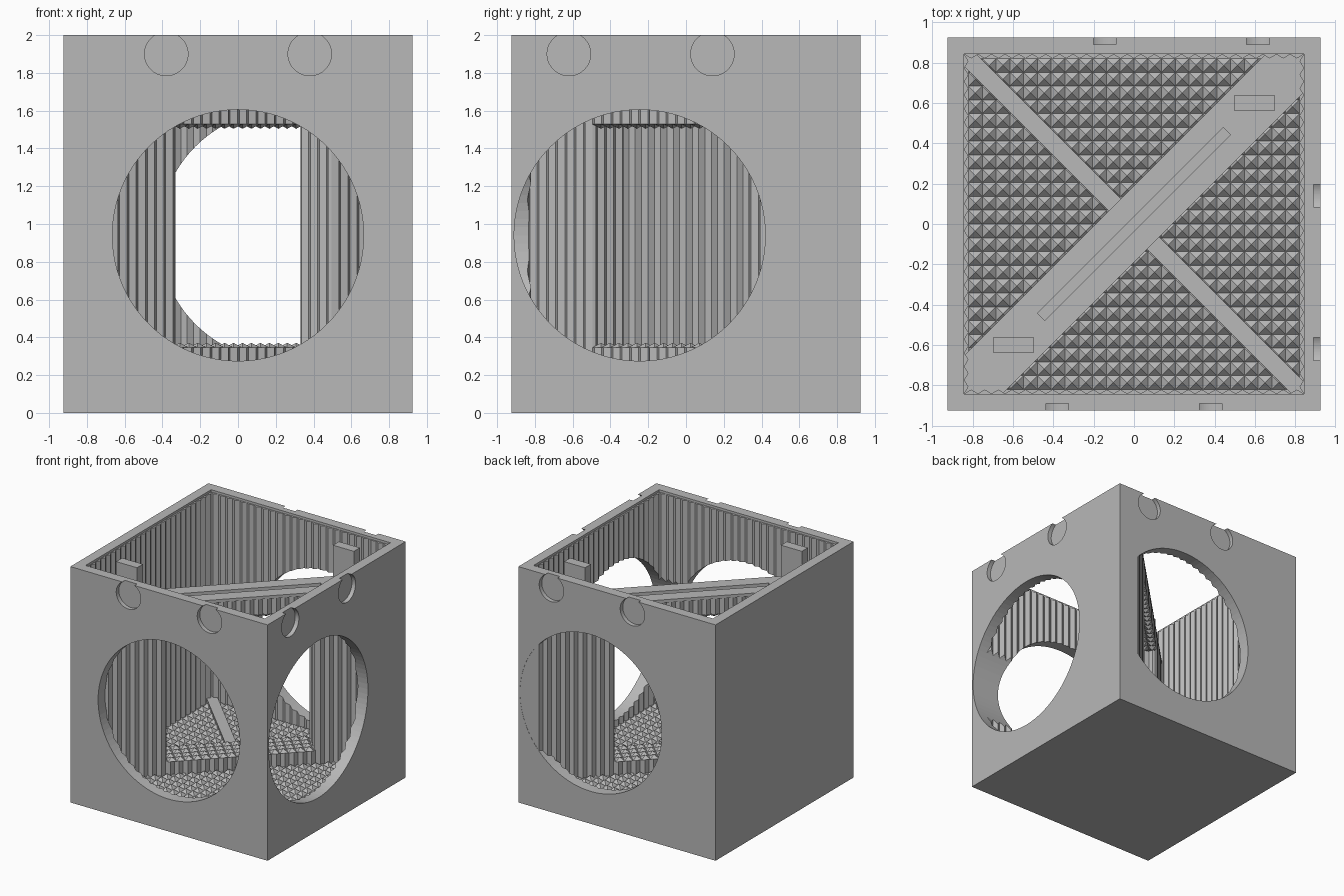
import bpy, bmesh, math
from mathutils import Matrix, Vector

if "Cube" in bpy.data.objects:
    bpy.data.objects.remove(bpy.data.objects["Cube"])

GREY = bpy.data.materials.new("plain_grey")
GREY.use_nodes = True
GREY.diffuse_color = (0.48, 0.48, 0.48, 1)
GREY.node_tree.nodes["Principled BSDF"].inputs["Base Color"].default_value = (0.48, 0.48, 0.48, 1)

HALF, INNER, RIDGE = 0.925, 0.84, 0.02
FLOOR, TOP = 0.22, 2.0
DIAG = Matrix.Rotation(math.radians(45), 4, "Z")
ANTI = Matrix.Rotation(math.radians(-45), 4, "Z")
I = Matrix.Identity(4)


def finish(name, bm, matrix=I):
    bm.transform(matrix)
    mesh = bpy.data.meshes.new(name)
    bm.to_mesh(mesh)
    bm.free()
    mesh.materials.append(GREY)
    obj = bpy.data.objects.new(name, mesh)
    bpy.context.scene.collection.objects.link(obj)
    return obj


def prism(name, outline, z0, z1, matrix=I):
    """Extrude a plan outline from z0 to z1."""
    bm = bmesh.new()
    face = bm.faces.new([bm.verts.new((x, y, z0)) for x, y in outline])
    ext = bmesh.ops.extrude_face_region(bm, geom=[face])["geom"]
    verts = [v for v in ext if isinstance(v, bmesh.types.BMVert)]
    bmesh.ops.translate(bm, verts=verts, vec=(0, 0, z1 - z0))
    bmesh.ops.recalc_face_normals(bm, faces=bm.faces)
    return finish(name, bm, matrix)


def rect(hx, hy, cx=0, cy=0):
    return [(cx + hx, cy + hy), (cx - hx, cy + hy), (cx - hx, cy - hy), (cx + hx, cy - hy)]


def cylinder(centre, radius, depth, axis):
    bm = bmesh.new()
    bmesh.ops.create_cone(bm, cap_ends=True, segments=96, radius1=radius, radius2=radius, depth=depth)
    turn = Vector(axis).to_track_quat("Z", "Y").to_matrix().to_4x4()
    return finish("cutter", bm, Matrix.Translation(centre) @ turn)


def zigzag(half, teeth, base, crest):
    """Points running from +half to -half, alternating base and crest."""
    n = teeth * 2
    return [(half - 2 * half * i / n, crest if i % 2 else base) for i in range(n + 1)]


def cut(obj, cutters):
    for c in cutters:
        c.hide_render = True
        mod = obj.modifiers.new("cut", "BOOLEAN")
        mod.operation, mod.solver, mod.object = "DIFFERENCE", "EXACT", c
    graph = bpy.context.evaluated_depsgraph_get()
    mesh = bpy.data.meshes.new_from_object(obj.evaluated_get(graph))
    obj.modifiers.clear()
    obj.data = mesh
    for c in cutters:
        bpy.data.objects.remove(c)


def pyramids(name, nu, nv, pitch, height, matrix):
    """A field of small square pyramids."""
    bm = bmesh.new()
    h = pitch / 2
    for i in range(nu):
        for j in range(nv):
            x, y = (i - (nu - 1) / 2) * pitch, (j - (nv - 1) / 2) * pitch
            tip = bm.verts.new((x, y, height))
            ring = [bm.verts.new((px, py, 0)) for px, py in rect(h, h, x, y)]
            for k in range(4):
                bm.faces.new((ring[k], ring[(k + 1) % 4], tip))
    return finish(name, bm, matrix)


# Box shell with a ridged cavity
shell = prism("box_shell", rect(HALF, HALF), 0, TOP)
side = zigzag(INNER, 25, INNER, INNER - RIDGE)[:-1]
cavity = []
for k in range(4):
    for x, y in side:
        for _ in range(k):
            x, y = -y, x
        cavity.append((x, y))
cutters = [
    prism("cutter", cavity, FLOOR, 1.985),
    prism("cutter", rect(INNER + 0.001, INNER + 0.001), 1.98, 2.1),
]

# Large round openings in front, right and back
HZ, HR = 0.94, 0.665
cutters += [
    cylinder((0, -0.85, HZ), HR, 0.4, (0, 1, 0)),
    cylinder((0.25, -0.245, HZ), HR, 1.6, (1, 0, 0)),
    cylinder((0.245, 0.85, HZ), HR, 0.4, (0, 1, 0)),
]

# Shallow round recesses under the rim
for s in (-0.38, 0.38):
    cutters += [
        cylinder((s, -HALF, 1.9), 0.115, 0.07, (0, 1, 0)),
        cylinder((HALF, s - 0.24, 1.9), 0.115, 0.07, (1, 0, 0)),
        cylinder((s + 0.235, HALF, 1.9), 0.115, 0.07, (0, 1, 0)),
    ]
cut(shell, cutters)

# Thick diagonal wall with ridged faces, pointed into the corners
T, TIP = 0.134, HALF * math.sqrt(2) - 0.002
half_wall = [(TIP, 0)] + zigzag(TIP - T, 34, T, T - RIDGE)
wall = prism("diagonal_wall", half_wall + [(-x, -y) for x, y in half_wall], 0.1, 1.67, DIAG)

# Window through the diagonal wall, with ridged jambs
SILL, HEAD, SPAN = 0.345, 1.53, 0.595
jamb = [(y, x) for x, y in zigzag(T, 4, SPAN, SPAN - RIDGE)]
jamb = [(SPAN, 0.3)] + jamb + [(SPAN, -0.3)]
window = prism("cutter", jamb + [(-x, -y) for x, y in jamb], SILL, HEAD, DIAG)
cut(wall, [window, prism("cutter", rect(0.65, 0.025), 1.58, 1.8, DIAG)])

# Flat slotted cap on the diagonal wall
cap_half = [(TIP, 0), (TIP - T, T), (T - TIP, T)]
cap = prism("diagonal_wall_cap", cap_half + [(-x, -y) for x, y in cap_half], 1.665, 1.69, DIAG)
cut(cap, [prism("cutter", rect(0.65, 0.025), 1.58, 1.8, DIAG)])

# Low thin divider on the other diagonal
prism("low_divider", rect(1.22, 0.043), 0.1, 0.255, ANTI)

# Posts standing on the diagonal wall
for name, s in (("right_post", 1), ("left_post", -1)):
    prism(name, rect(0.098, 0.04, s * 0.597, s * 0.6), 1.6, 1.995)

# Pyramid texture on floor, window sill and window head
pyramids("floor_pyramids", 24, 24, 1.64 / 24, 0.033, Matrix.Translation((0, 0, FLOOR)))
pyramids("sill_pyramids", 17, 4, T / 2, 0.026, Matrix.Translation((0, 0, SILL)) @ DIAG)
flip = Matrix.Rotation(math.pi, 4, "X")
pyramids("head_pyramids", 17, 4, T / 2, 0.026, Matrix.Translation((0, 0, HEAD)) @ DIAG @ flip)
